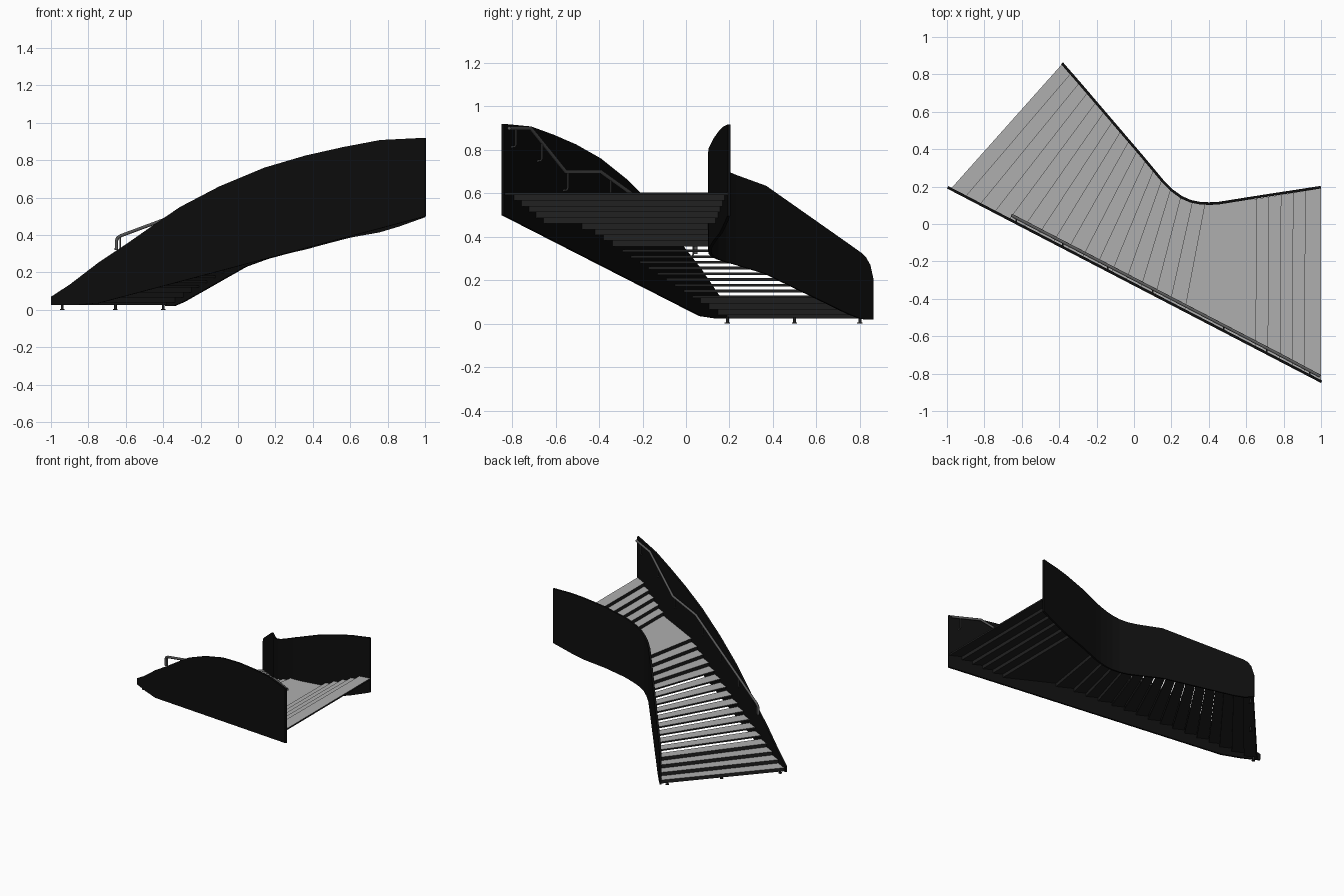
import bpy, bmesh, math
from mathutils import Vector

if "Cube" in bpy.data.objects:
    bpy.data.objects.remove(bpy.data.objects["Cube"])


def material(name, v):
    m = bpy.data.materials.new(name)
    m.diffuse_color = (v, v, v, 1)
    m.use_nodes = True
    m.node_tree.nodes["Principled BSDF"].inputs["Base Color"].default_value = m.diffuse_color
    return m


BLACK = material("black_panel", 0.004)
DARK = material("dark_riser", 0.015)
LIGHT = material("light_tread", 0.43)
STEEL = material("steel", 0.1)


def finish(name, bm, mats):
    bmesh.ops.recalc_face_normals(bm, faces=bm.faces)
    me = bpy.data.meshes.new(name)
    bm.to_mesh(me)
    bm.free()
    for m in mats:
        me.materials.append(m)
    ob = bpy.data.objects.new(name, me)
    bpy.context.collection.objects.link(ob)
    return ob


def wall(name, pts, thick):
    """Vertical panel along (x, y, z_bottom, z_top) stations, thickened sideways."""
    bm = bmesh.new()
    rings = []
    for i, (x, y, zb, zt) in enumerate(pts):
        a, b = pts[max(i - 1, 0)], pts[min(i + 1, len(pts) - 1)]
        d = Vector((b[0] - a[0], b[1] - a[1])).normalized()
        nx, ny = -d.y * thick, d.x * thick
        rings.append([bm.verts.new(c) for c in (
            (x, y, zb), (x, y, zt), (x + nx, y + ny, zt), (x + nx, y + ny, zb))])
    for r, s in zip(rings, rings[1:]):
        for j in range(4):
            k = (j + 1) % 4
            bm.faces.new((r[j], r[k], s[k], s[j]))
    bm.faces.new(rings[0])
    bm.faces.new(rings[-1])
    return finish(name, bm, [BLACK])


def slab(name, quad, z0, z1, top=DARK):
    """Extruded plan quad with its own top colour."""
    bm = bmesh.new()
    lo = [bm.verts.new((p[0], p[1], z0)) for p in quad]
    hi = [bm.verts.new((p[0], p[1], z1)) for p in quad]
    bm.faces.new(lo)
    bm.faces.new(hi).material_index = 1
    for j in range(4):
        k = (j + 1) % 4
        bm.faces.new((lo[j], lo[k], hi[k], hi[j]))
    return finish(name, bm, [DARK, top])


def tube(name, pts, r):
    cu = bpy.data.curves.new(name, 'CURVE')
    cu.dimensions = '3D'
    cu.bevel_depth = r
    cu.bevel_resolution = 2
    cu.use_fill_caps = True
    sp = cu.splines.new('POLY')
    sp.points.add(len(pts) - 1)
    for p, c in zip(sp.points, pts):
        p.co = (*c, 1)
    cu.materials.append(STEEL)
    ob = bpy.data.objects.new(name, cu)
    bpy.context.collection.objects.link(ob)


def interp(table, x):
    for (a, za), (b, zb) in zip(table, table[1:]):
        if x <= b:
            return za + (zb - za) * (x - a) / (b - a)
    return table[-1][1]


def outer_y(x):
    return 0.19 - 0.52 * (x + 1)


# Straight outer wall with an arched top
outer_top = [(-1, .07), (-.9, .135), (-.75, .25), (-.6, .35), (-.45, .455), (-.31, .55),
             (-.1, .66), (.14, .76), (.36, .825), (.56, .87), (.76, .908), (1, .92)]
outer_low = [(-1, .025), (-.88, .025), (-.75, .035), (1, .5)]
xs = sorted({x for x, _ in outer_top + outer_low})
wall("outer_wall", [(x, outer_y(x), interp(outer_low, x), interp(outer_top, x)) for x in xs], .014)

# Curved inner wall
inner = [(-.39, .855, .02, .2), (-.377, .84, .02, .27), (-.36, .82, .02, .305),
         (-.342, .8, .022, .325), (-.29, .74, .045, .368), (.035, .36, .23, .635),
         (.15, .222, .272, .685), (.2, .173, .285, .705), (.25, .137, .298, .727),
         (.3, .115, .31, .75), (.35, .105, .32, .77), (.4, .102, .333, .79),
         (.45, .104, .347, .807), (.6, .128, .386, .855), (.76, .153, .415, .89),
         (.86, .168, .445, .905), (1, .19, .495, .916)]
wall("inner_wall", inner, .014)

# Step edges: inner points by distance along the wall, outer points evenly spaced
path = [Vector(p[:2]) for p in inner]


def along(dist):
    for a, b in zip(path, path[1:]):
        seg = (b - a).length
        if dist <= seg:
            return a + (b - a) * dist / seg
        dist -= seg
    return path[-1]


edges = []
for k in range(17):
    x = -.98 + .0781 * k
    edges.append((along(.004 + .0683 * k), Vector((x, outer_y(x) + .008))))
for x in (.655, .72, .785, .85, .915, 1):
    edges.append((Vector((x, .102 + (x - .45) * .16)), Vector((x - .006 * (x < 1), outer_y(x) + .008))))

# Treads, landing and risers (the middle flight is open)
BASE, RISE = .025, .02636
for k in range(1, 23):
    (i0, o0), (i1, o1) = edges[k - 1], edges[k]
    z = BASE + RISE * k
    part = "landing" if k == 17 else f"tread_{k}"
    slab(part, (i0, i1, o1, o0), z - .012, z, LIGHT)
    if k <= 4 or k >= 14:
        bi, bo = i0.lerp(i1, .12), o0.lerp(o1, .12)
        slab(f"riser_{k}", (i0, bi, bo, o0), z - RISE - .012 * (k > 1), z - .012)

# Handrail beside the outer wall
rail = [(-.65, .32), (-.65, .37), (-.643, .385), (-.625, .397), (.19, .7), (.5, .7), (.81, .9), (1, .9)]


def rail_y(x):
    return outer_y(x) + .036


tube("handrail", [(x if x < 1 else .995, rail_y(x), z) for x, z in rail], .009)

# J-shaped rail brackets
for n, x in enumerate((.94, .71, .48, .1, -.14, -.38, -.63)):
    z = interp(rail[3:], x)
    y = rail_y(x)
    tube(f"rail_bracket_{n}", [(x, y, z), (x, y, z - .075), (x, y - .005, z - .085),
                               (x, y - .028, z - .088)], .004)

# Levelling feet under the first step
for n, (x, y) in enumerate(((-.94, .19), (-.655, .5), (-.4, .8))):
    bm = bmesh.new()
    for r, h, z in ((.012, .005, .0025), (.007, .032, .016)):
        ret = bmesh.ops.create_cone(bm, cap_ends=True, segments=12, radius1=r, radius2=r, depth=h)
        bmesh.ops.translate(bm, verts=ret['verts'], vec=(x, y, z))
    finish(f"levelling_foot_{n}", bm, [DARK])
